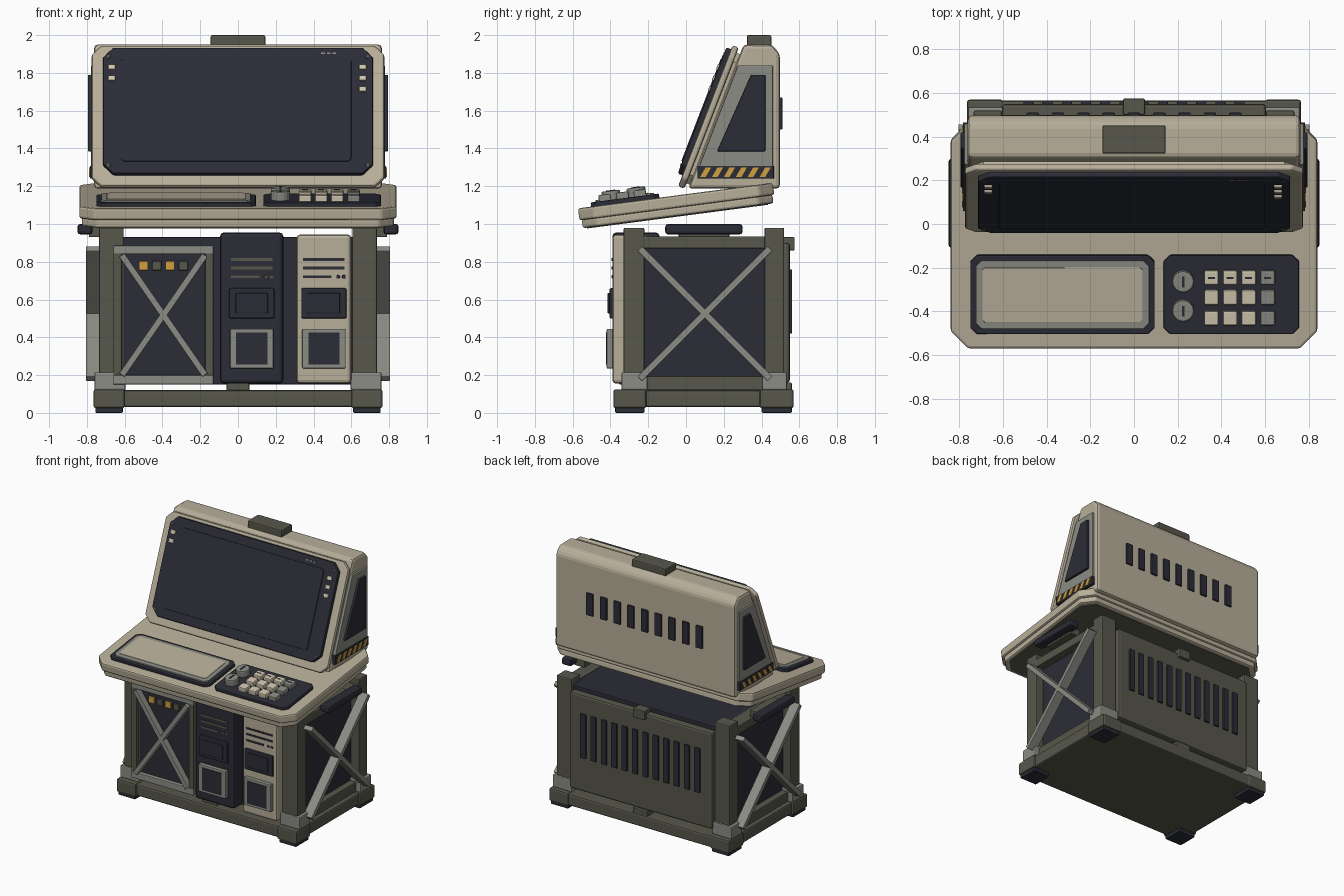
import bpy, bmesh, math
from mathutils import Matrix, Vector

if "Cube" in bpy.data.objects:
    bpy.data.objects.remove(bpy.data.objects["Cube"], do_unlink=True)


def material(name, hexa):
    rgb = []
    for i in (0, 2, 4):
        c = int(hexa[i:i + 2], 16) / 255
        rgb.append(c / 12.92 if c < 0.04 else ((c + 0.055) / 1.055) ** 2.4)
    m = bpy.data.materials.new(name)
    m.use_nodes = True
    m.diffuse_color = (*rgb, 1)
    m.node_tree.nodes["Principled BSDF"].inputs["Base Color"].default_value = (*rgb, 1)
    return m


CREAM = material("warm cream", "B8AF9A")
KEY = material("pale key", "CFC6AE")
OLIVE = material("olive grey", "57574C")
NAVY = material("dark navy", "2B2C36")
GREY = material("mid grey", "8A8C84")
AMBER = material("amber", "D0A040")
WORLD = Matrix()


def prism(name, pts, axis, a, b, mat, frame=WORLD, bevel=0.0):
    """Extrude a 2D outline from a to b along an axis."""
    put = {"X": lambda p, t: (t, p[0], p[1]),
           "Y": lambda p, t: (p[0], t, p[1]),
           "Z": lambda p, t: (p[0], p[1], t)}[axis]
    bm = bmesh.new()
    lo = [bm.verts.new(put(p, a)) for p in pts]
    hi = [bm.verts.new(put(p, b)) for p in pts]
    bm.faces.new(lo)
    bm.faces.new(hi)
    n = len(pts)
    for i in range(n):
        j = (i + 1) % n
        bm.faces.new((lo[i], lo[j], hi[j], hi[i]))
    bmesh.ops.recalc_face_normals(bm, faces=bm.faces)
    me = bpy.data.meshes.new(name)
    bm.to_mesh(me)
    bm.free()
    me.materials.append(mat)
    ob = bpy.data.objects.new(name, me)
    ob.matrix_world = frame
    bpy.context.collection.objects.link(ob)
    if bevel:
        mod = ob.modifiers.new("Bevel", "BEVEL")
        mod.width = bevel
        mod.segments = 2
        mod.limit_method = "ANGLE"
    return ob


def rect(x0, x1, y0, y1, c=0.0):
    """Rectangle outline, with corners cut by c."""
    if not c:
        return [(x0, y0), (x1, y0), (x1, y1), (x0, y1)]
    return [(x0 + c, y0), (x1 - c, y0), (x1, y0 + c), (x1, y1 - c),
            (x1 - c, y1), (x0 + c, y1), (x0, y1 - c), (x0, y0 + c)]


def box(name, x, y, z, mat, frame=WORLD, bevel=0.006):
    return prism(name, rect(*x, *y), "Z", *z, mat, frame, bevel)


def bar(name, p, q, width, axis, a, b, mat):
    """Straight bar between two 2D points, extruded along an axis."""
    p, q = Vector(p), Vector(q)
    d = (q - p).normalized() * width / 2
    s = Vector((-d.y, d.x))
    return prism(name, [p + s, p - s, q - s, q + s], axis, a, b, mat, bevel=0.004)


# Base and feet
box("base_slab", (-.75, .75), (-.37, .565), (.03, .12), OLIVE, bevel=.012)
for side, s in (("left", 1), ("right", -1)):
    for end, y0, y1 in (("front", -.385, -.21), ("rear", .39, .57)):
        tag = f"{end}_{side}"
        box("base_corner_" + tag, (s * .6, s * .765), (y0, y1), (.025, .125), OLIVE, bevel=.012)
        box("foot_" + tag, (s * .61, s * .755), (y0 + .01, y1 - .01), (0, .04), NAVY)

    # Corner posts, sockets, rails
    for end, y0, y1 in (("front", -.33, -.22), ("rear", .415, .52)):
        tag = f"{end}_{side}"
        box("post_" + tag, (s * .605, s * .735), (y0, y1), (.12, .98), OLIVE, bevel=.008)
        box("post_socket_" + tag, (s * .595, s * .76), (y0 - .012, y1 + .015), (.12, .215), GREY, bevel=.008)
    box("side_rail_" + side, (s * .62, s * .73), (-.25, .45), (.87, .935), OLIVE)
    box("side_sill_" + side, (s * .62, s * .72), (-.25, .45), (.12, .195), OLIVE)
    box("side_panel_" + side, (s * .6, s * .67), (-.23, .43), (.18, .88), NAVY)

    # Side cross braces
    for k, (za, zb) in enumerate(((.87, .18), (.18, .87))):
        bar(f"side_brace_{side}_{k}", (-.245, za), (.445, zb), .035, "X", s * .73, s * .805, GREY)

    # Side handles
    box("side_handle_" + side, (s * .77, s * .85), (-.11, .3), (.945, 1.0), NAVY, bevel=.015)
    box("handle_mount_" + side, (s * .7, s * .79), (-.04, .23), (.93, .985), OLIVE)

# Cabinet core and rear panel
box("cabinet_core", (-.63, .63), (-.28, .5), (.15, .93), NAVY)
box("rear_panel", (-.605, .605), (.48, .55), (.16, .9), OLIVE, bevel=.015)
box("rear_latch", (-.05, .05), (.5, .575), (.86, .93), OLIVE)
box("bottom_latch", (-.06, .06), (-.34, .56), (.11, .16), OLIVE)
for i in range(12):
    x = (i - 5.5) * .088
    box(f"rear_vent_{i}", (x - .023, x + .023), (.54, .562), (.42, .76), NAVY, bevel=.004)

# Braced front bay
box("bay_panel", (-.63, -.16), (-.325, -.2), (.16, .87), NAVY)
for n, x0, x1 in (("outer", -.66, -.615), ("inner", -.175, -.13)):
    box("bay_stile_" + n, (x0, x1), (-.35, -.25), (.15, .88), OLIVE)
for n, z0, z1 in (("bottom", .15, .2), ("top", .84, .885)):
    box("bay_rail_" + n, (-.66, -.13), (-.355, -.25), (z0, z1), GREY)
for k, (za, zb) in enumerate(((.2, .835), (.835, .2))):
    bar(f"bay_brace_{k}", (-.615, za), (-.175, zb), .034, "Y", -.375, -.325, GREY)
for i in range(4):
    x = -.5 + i * .07
    box(f"bay_light_{i}", (x - .024, x + .024), (-.338, -.32), (.755, .803), OLIVE if i % 2 else AMBER, bevel=.003)


# Front cabinets with slots, hatch and framed window
def cabinet(tag, x0, x1, top, back, shell, slot):
    box(tag + "_cabinet", (x0, x1), (-.39, back), (.155, top), shell, bevel=.02)
    c = (x0 + x1) / 2
    for i, z in enumerate((.72, .767, .812)):
        reach = .04 if i == 0 else .11
        box(f"{tag}_slot_{i}", (c - .11, c + reach), (-.394, -.38), (z - .007, z + .007), slot, bevel=0)
    for i, x in enumerate((.075, .105)):
        box(f"{tag}_dot_{i}", (c + x - .009, c + x + .009), (-.394, -.38), (.711, .729), slot, bevel=.004)
    box(tag + "_hatch", (c - .12, c + .12), (-.405, -.38), (.5, .66), NAVY, bevel=.008)
    box(tag + "_hatch_lid", (c - .085, c + .085), (-.415, -.4), (.525, .635), NAVY)
    box(tag + "_window_frame", (c - .115, c + .115), (-.42, -.38), (.235, .445), GREY)
    box(tag + "_window", (c - .083, c + .083), (-.424, -.41), (.255, .425), NAVY, bevel=0)


cabinet("dark", -.095, .24, .955, -.14, NAVY, OLIVE)
cabinet("light", .31, .6, .945, -.2, CREAM, NAVY)

# Sloped control deck
DECK = Matrix.Translation((0, -.572, 1.083)) @ Matrix.Rotation(math.radians(7.45), 4, "X")
prism("deck_top", rect(-.84, .84, 0, 1.04, .08), "Z", -.065, 0, CREAM, DECK, .012)
prism("deck_skirt", rect(-.825, .825, .012, 1.03, .08), "Z", -.108, -.06, CREAM, DECK, .012)
prism("deck_underside", rect(-.8, .8, .035, 1.0, .08), "Z", -.112, -.1, OLIVE, DECK)

# Work pad
prism("pad_surround", rect(-.75, .095, .07, .435, .03), "Z", -.01, .02, NAVY, DECK, .006)
prism("pad_frame", rect(-.725, .07, .095, .41, .025), "Z", .01, .03, GREY, DECK, .005)
prism("pad_surface", rect(-.695, .04, .125, .38, .012), "Z", .02, .034, CREAM, DECK, .003)

# Keypad with knobs
prism("keypad_plate", rect(.135, .757, .07, .435, .03), "Z", -.01, .022, NAVY, DECK, .006)
for r, y in enumerate((.148, .243, .335)):
    for c, x in enumerate((.355, .44, .525, .612)):
        box(f"key_{r}_{c}", (x - .033, x + .033), (y - .033, y + .033), (.015, .055),
            GREY if c == 3 else KEY, DECK, .007)
        if r == 2:
            box(f"key_mark_{c}", (x - .016, x + .016), (y - .004, y + .004), (.05, .057), NAVY, DECK, 0)
for k, y in enumerate((.183, .318)):
    ring = [(.225 + .05 * math.cos(t * math.pi / 8), y + .05 * math.sin(t * math.pi / 8)) for t in range(16)]
    prism(f"knob_{k}", ring, "Z", .015, .07, GREY, DECK, .008)
    box(f"knob_mark_{k}", (.219, .231), (y - .025, y + .025), (.06, .073), NAVY, DECK, 0)

# Monitor housing
prism("monitor_housing", [(.012, 1.187), (.305, 1.95), (.455, 1.95), (.497, 1.9), (.497, 1.187)],
      "X", -.762, .762, CREAM, bevel=.02)
box("top_module", (-.145, .145), (.322, .452), (1.94, 2.0), OLIVE, bevel=.008)
for i in range(9):
    x = (i - 4) * .116
    box(f"monitor_vent_{i}", (x - .028, x + .028), (.485, .51), (1.5, 1.67), NAVY, bevel=.004)

# Monitor side windows and hazard strips
for side, s in (("left", 1), ("right", -1)):
    prism("side_window_frame_" + side, [(.06, 1.28), (.46, 1.28), (.46, 1.84), (.355, 1.84), (.275, 1.84)],
          "X", s * .75, s * .778, GREY, bevel=.005)
    prism("side_window_" + side, [(.165, 1.385), (.42, 1.385), (.42, 1.79), (.345, 1.79)],
          "X", s * .77, s * .795, NAVY, bevel=.005)
    box("hazard_strip_" + side, (s * .75, s * .784), (.06, .465), (1.24, 1.308), NAVY, bevel=.003)
    for i in range(6):
        y = .075 + i * .063
        prism(f"hazard_stripe_{side}_{i}", [(y, 1.25), (y + .03, 1.25), (y + .058, 1.298), (y + .028, 1.298)],
              "X", s * .78, s * .788, AMBER)

# Tilted screen assembly
SCREEN = Matrix.Translation((0, -.042, 1.2)) @ Matrix.Rotation(math.radians(-21.1), 4, "X")
prism("screen_bezel", rect(-.775, .775, 0, .8, .05), "Y", 0, .036, CREAM, SCREEN, .012)
prism("bezel_backing", rect(-.74, .74, .03, .77, .05), "Y", .03, .07, CREAM, SCREEN)
prism("screen_surround", rect(-.715, .715, .062, .778, .055), "Y", -.026, .01, NAVY, SCREEN, .008)
prism("screen_glass", rect(-.62, .6, .13, .715, .015), "Y", -.032, -.02, NAVY, SCREEN, .004)
for i, (x, z) in enumerate(((-.668, .665), (-.668, .602), (.66, .665), (.66, .602), (.66, .54))):
    box(f"screen_button_{i}", (x - .019, x + .019), (-.036, -.02), (z - .014, z + .014), KEY, SCREEN, .004)
for i in range(3):
    x = .45 + i * .03
    box(f"screen_indicator_{i}", (x - .01, x + .01), (-.03, -.02), (.739, .747), GREY, SCREEN, 0)
for i, (x, z) in enumerate(((-.685, .11), (.685, .11), (-.685, .725), (.685, .725))):
    box(f"screen_screw_{i}", (x - .009, x + .009), (-.03, -.02), (z - .009, z + .009), OLIVE, SCREEN, .003)
